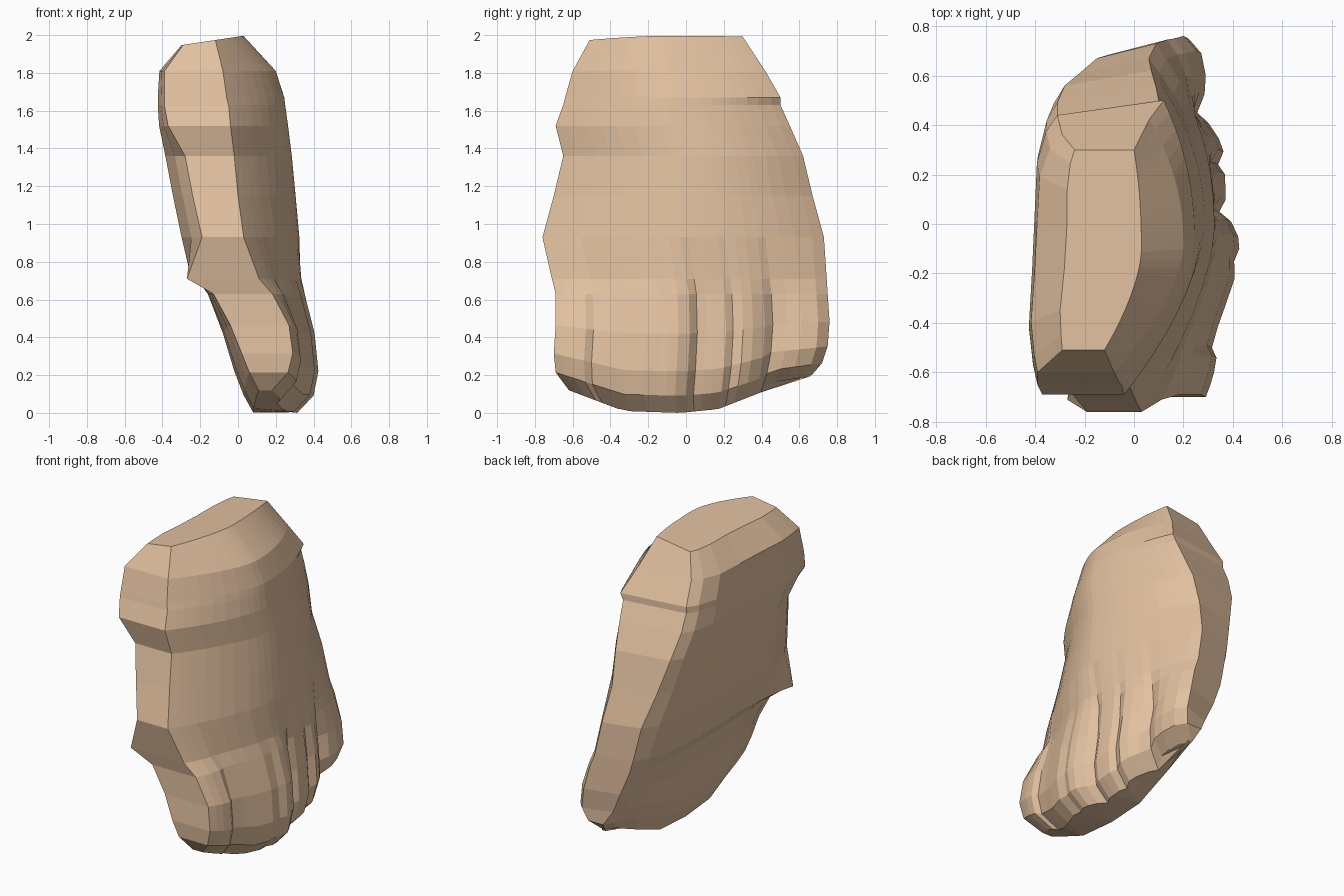
import bpy, bmesh

if "Cube" in bpy.data.objects:
    bpy.data.objects.remove(bpy.data.objects["Cube"])

# level z, front y, back y, left x (front, mid, back), right x (front, mid, back)
LEVELS = [
    (1.96, -.51, .30, -.29, -.30, -.24, -.12, .03, .00),
    (1.81, -.60, .42, -.39, -.42, -.29, -.08, .20, .06),
    (1.67, -.64, .50, -.39, -.43, -.31, -.06, .245, .12),
    (1.63, -.65, .50, -.39, -.43, -.31, -.05, .25, .10),
    (1.52, -.69, .55, -.37, -.425, -.31, -.04, .265, .09),
    (1.36, -.65, .62, -.28, -.40, -.28, -.02, .285, .07),
    (1.15, -.70, .67, -.24, -.36, -.22, .00, .305, .06),
    (.93, -.76, .73, -.19, -.315, -.15, .03, .325, .09),
    (.71, -.71, .745, -.27, -.22, -.10, .07, .34, .13),
    (.63, -.69, .75, -.13, -.16, -.08, .12, .35, .17),
    (.42, -.69, .76, -.04, -.08, -.02, .23, .41, .22),
    (.22, -.70, .75, .02, -.02, .04, .30, .425, .26),
    (.09, -.69, .72, .06, .03, .09, .28, .40, .24),
    (.00, -.62, .66, .11, .08, .14, .22, .30, .22),
]
CREASES = [-.70, -.50, -.15, .05, .24, .45, .75]      # gaps between the digits
BOTTOM = [(-.70, .15), (-.33, .01), (-.03, .0), (.17, .02), (.40, .11), (.45, .16), (.76, .21)]
# outer side of the digits, seen from above, and how far it steps in by height
DIGITS = [(-.70, .29), (-.62, .32), (-.5, .34), (-.44, .33), (-.3, .38), (-.15, .43), (-.04, .42),
          (.05, .37), (.14, .37), (.24, .365), (.32, .36), (.44, .28), (.6, .29), (.7, .27), (.76, .21)]
INSET = [(0, -.11), (.09, -.025), (.22, 0), (.42, -.02), (.63, -.06), (.71, -.08)]


def lerp(table, v):
    if v <= table[0][0]:
        return table[0][1]
    for (a, p), (b, q) in zip(table, table[1:]):
        if v <= b:
            return p + (q - p) * (v - a) / (b - a)
    return table[-1][1]


def bulge(f, front, mid, back, front_power, back_power):
    s = 2 * f - 1
    if s < 0:
        return mid + (front - mid) * (-s) ** front_power
    return mid + (back - mid) * s ** back_power


# Right-side samples: each crease plus points across each digit
right = []
for a, b in zip(CREASES, CREASES[1:]):
    right += [((a + (b - a) * t + .70) / 1.45, t == 0 and a > -.7) for t in (0, .25, .5, .8)]
right.append((1.0, False))
left = [1, .93, .8, .6, .4, .2, .07, 0]

bm = bmesh.new()
rings = []
for z, y0, y1, lf, lm, lb, rf, rm, rb in LEVELS:
    ring = []
    digit = max(0, min(1, (.80 - z) / .3))

    def add(x, f, slant=0):
        y = y0 + (y1 - y0) * f - slant
        zz = z + lerp(BOTTOM, y) * max(0, 1 - z / .6)
        if z > 1.9:
            zz = 1.995 + .15 * min(0, x - .02)
        ring.append(bm.verts.new((x, y, zz)))

    for f, crease in right:
        x = bulge(f, rf, rm, rb, 1.6, 2.2)
        side = lerp(DIGITS, f * 1.45 - .70) + lerp(INSET, z)
        add(x + (side - x) * digit - .025 * digit * crease, f)
    for f in left:
        # left side narrows to the rear, rear end slants forward towards the left
        x = bulge(f, lf, lm, lb, 4, 4)
        if z > .9:
            x += .2 * max(0, f - .25) * (1 - f)
        add(x, f, .06 * f ** 4 if .2 < z < 1.9 else 0)
    rings.append(ring)

for up, low in zip(rings, rings[1:]):
    n = len(up)
    for i in range(n):
        j = (i + 1) % n
        bm.faces.new((up[i], up[j], low[j], low[i]))
bm.faces.new(rings[0])
bmesh.ops.triangulate(bm, faces=[bm.faces.new(rings[-1][::-1])])
bmesh.ops.recalc_face_normals(bm, faces=bm.faces)

mesh = bpy.data.meshes.new("closed_hand")
bm.to_mesh(mesh)
bm.free()
hand = bpy.data.objects.new("closed_hand", mesh)
bpy.context.collection.objects.link(hand)

skin = bpy.data.materials.new("skin")
skin.diffuse_color = (.76, .53, .35, 1)
skin.use_nodes = True
skin.node_tree.nodes["Principled BSDF"].inputs["Base Color"].default_value = skin.diffuse_color
mesh.materials.append(skin)
